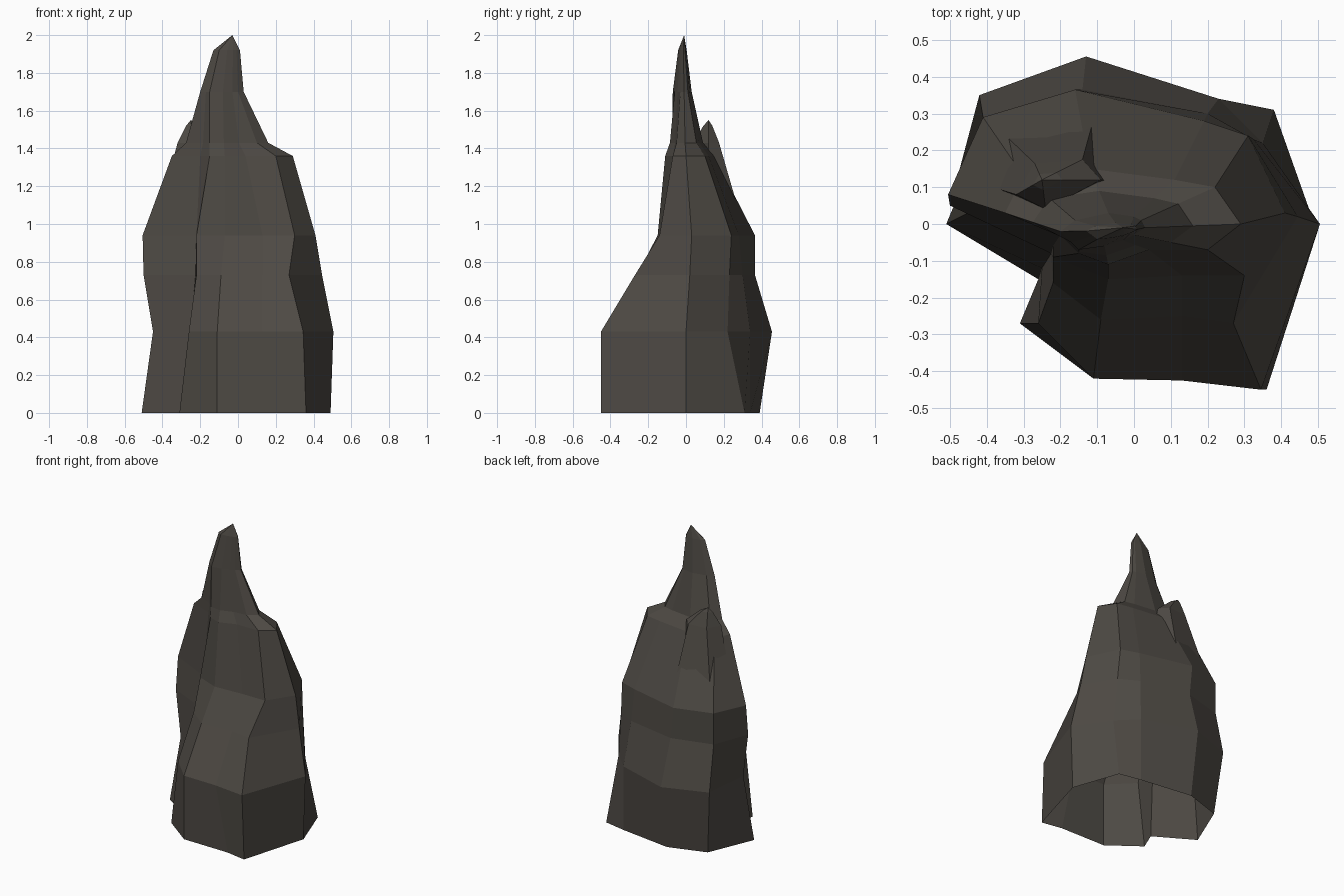
import bpy

if "Cube" in bpy.data.objects:
    bpy.data.objects.remove(bpy.data.objects["Cube"])

stone = bpy.data.materials.new("dark_stone")
stone.diffuse_color = (0.075, 0.067, 0.057, 1)
stone.use_nodes = True
stone.node_tree.nodes["Principled BSDF"].inputs["Base Color"].default_value = stone.diffuse_color


def lerp(a, b, t):
    return [(p[0] + (q[0] - p[0]) * t, p[1] + (q[1] - p[1]) * t)
            for p, q in zip(a, b)]


def loft(name, layers, tip):
    """Skin stacked outlines into an open-bottomed, faceted shell with a tip."""
    n = len(layers[0][1])
    verts = [(x, y, z) for z, ring in layers for x, y in ring] + [tip]
    faces = []
    for k in range(len(layers) - 1):
        for i in range(n):
            a, b = k * n + i, k * n + (i + 1) % n
            faces.append((a, b, b + n, a + n))
    last = (len(layers) - 1) * n
    for i in range(n):
        faces.append((last + i, last + (i + 1) % n, len(verts) - 1))
    mesh = bpy.data.meshes.new(name)
    mesh.from_pydata(verts, [], faces)
    mesh.materials.append(stone)
    obj = bpy.data.objects.new(name, mesh)
    bpy.context.collection.objects.link(obj)
    return obj


# Main spire: outlines run left -> notch -> front buttress -> right -> back
base = [(-.51, 0), (-.26, -.15), (-.31, -.27), (-.11, -.42), (.22, -.425), (.36, -.45),
        (.49, 0), (.38, .31), (.23, .34), (-.13, .39), (-.38, .31)]
skirt = [(-.45, .03), (-.25, -.12), (-.26, -.27), (-.11, -.42), (.13, -.425), (.345, -.45),
         (.505, 0), (.35, .22), (.23, .34), (-.13, .455), (-.42, .35)]
waist = [(-.5, .05), (-.225, -.08), (-.22, -.16), (-.09, -.26), (.13, -.25), (.27, -.27),
         (.445, .02), (.325, .23), (.2, .3), (-.14, .365), (-.41, .29)]
shoulder = [(-.505, .08), (-.22, -.06), (-.22, -.09), (-.07, -.15), (.13, -.14), (.30, -.14),
            (.41, .03), (.31, .24), (.19, .28), (-.16, .365), (-.41, .29)]
neck = [(-.35, .03), (-.2, -.03), (-.15, -.08), (-.07, -.11), (.04, -.07), (.2, -.07),
        (.29, 0), (.22, .1), (.11, .12), (-.12, .15), (-.3, .13)]
spike = [(-.2, -.02), (-.17, -.05), (-.15, -.07), (-.08, -.06), (-.03, -.045), (.0, -.03),
         (.03, -.01), (.02, .01), (0, .02), (-.07, .03), (-.16, .01)]
crown = [(.61 * x - .008, .45 * y - .01) for x, y in spike]
loft("rock_spire",
     [(0, base), (.43, skirt), (.73, waist), (.94, shoulder), (1.36, neck),
      (1.43, lerp(neck, spike, .5)), (1.7, spike), (1.92, crown)],
     (-.03, -.01, 2))

# Secondary peak on the back left, rooted inside the spire
foot = [(-.45, .12), (-.25, 0), (.02, .1), (-.1, .32), (-.38, .27)]
top = [(-.32, .08), (-.24, .04), (-.09, .12), (-.14, .175), (-.27, .165)]
loft("back_peak",
     [(.93, foot), (1.43, top), (1.52, lerp(top, [(-.25, .12)] * 5, .65))],
     (-.25, .12, 1.55))
